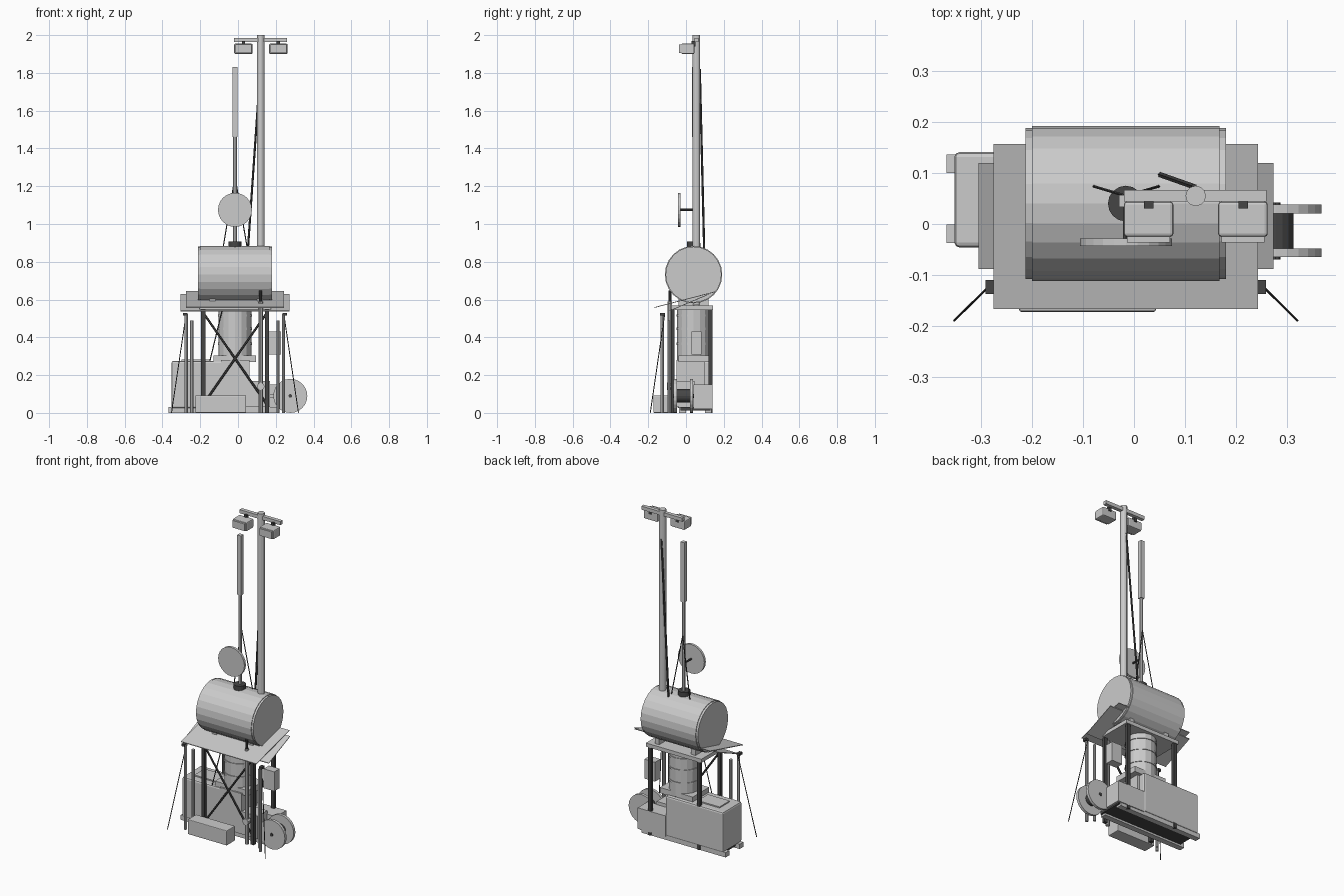
import bpy, math
from mathutils import Vector

DARK = bpy.data.materials.new("dark_metal")
DARK.diffuse_color = (0.06, 0.06, 0.06, 1)


def finish(o, name, dark=False, bevel=0):
    o.name = name
    if dark:
        o.data.materials.append(DARK)
    if bevel:
        m = o.modifiers.new("bevel", 'BEVEL')
        m.width = bevel
        m.segments = 2
    return o


def box(name, x0, x1, y0, y1, z0, z1, dark=False, bevel=0):
    bpy.ops.mesh.primitive_cube_add(size=1, location=((x0+x1)/2, (y0+y1)/2, (z0+z1)/2))
    o = bpy.context.object
    o.scale = (x1-x0, y1-y0, z1-z0)
    bpy.ops.object.transform_apply(location=False, rotation=False, scale=True)
    return finish(o, name, dark, bevel)


def rod(name, a, b, r, sides=8, dark=False, bevel=0):
    a, b = Vector(a), Vector(b)
    d = b - a
    bpy.ops.mesh.primitive_cylinder_add(vertices=sides, radius=r, depth=d.length, location=(a+b)/2)
    o = bpy.context.object
    o.rotation_euler = d.to_track_quat('Z', 'Y').to_euler()
    return finish(o, name, dark, bevel)


def sheet(name, x0, x1, y0, z0, y1, z1, t=0.004):
    # tilted thin panel from front edge (y0, z0) to back edge (y1, z1)
    me = bpy.data.meshes.new(name)
    v = [(x, y, z + h) for h in (-t/2, t/2) for x, y, z in
         ((x0, y0, z0), (x1, y0, z0), (x1, y1, z1), (x0, y1, z1))]
    f = [(3, 2, 1, 0), (4, 5, 6, 7)] + [(i, (i+1) % 4, (i+1) % 4+4, i+4) for i in range(4)]
    me.from_pydata(v, [], f)
    o = bpy.data.objects.new(name, me)
    bpy.context.collection.objects.link(o)
    return o


CX = -0.016  # centre of tower

# Water tank with end rims and saddles
rod("tank", (-0.2, 0.04, 0.732), (0.168, 0.04, 0.732), 0.152, 24)
for x in (-0.213, 0.166):
    rod("tank_rim", (x, 0.04, 0.732), (x+0.014, 0.04, 0.732), 0.148, 24)
for x in (-0.15, 0.1):
    box("tank_saddle", x, x+0.03, -0.04, 0.12, 0.565, 0.605)
rod("tank_cap", (CX, 0.04, 0.87), (CX, 0.04, 0.908), 0.035, 16, True)

# Light mast with crossbar and lamps
rod("mast", (0.121, 0.055, 0.57), (0.121, 0.055, 2.0), 0.02, 12)
box("lamp_bar", -0.02, 0.26, 0.044, 0.067, 1.963, 1.985)
for x in (-0.02, 0.165):
    box("lamp_housing", x, x+0.097, -0.025, 0.044, 1.9, 1.955, bevel=0.006)
    box("lamp_lens", x+0.006, x+0.091, -0.036, -0.02, 1.906, 1.95)
    box("lamp_bracket", x+0.04, x+0.058, 0.03, 0.05, 1.94, 1.97, True)
rod("mast_cable", (0.118, 0.073, 1.82), (0.05, 0.097, 0.83), 0.006, 6, True)

# Antenna with stays
rod("antenna_mast", (CX, 0.045, 0.9), (CX, 0.045, 1.48), 0.01, 8)
box("antenna_panel", CX-0.013, CX+0.013, 0.033, 0.057, 1.46, 1.83)
for x in (-0.083, 0.053):
    rod("antenna_stay", (CX, 0.055, 1.25), (x, 0.075, 0.85), 0.003, 6, True)

# Dish
rod("dish", (CX, -0.043, 1.075), (CX, -0.028, 1.075), 0.09, 24)
rod("dish_arm", (CX, -0.03, 1.075), (CX, 0.045, 1.075), 0.006, 6, True)

# Deck and tilted canopy sheets
box("deck", -0.205, 0.175, -0.078, 0.143, 0.545, 0.568)
sheet("canopy", -0.275, 0.243, -0.167, 0.558, 0.157, 0.642)
sheet("canopy_under_sheet", -0.305, 0.273, -0.088, 0.54, 0.12, 0.628)

# Tower legs and braces
for x in (-0.184, 0.153):
    for y in (-0.07, 0.13):
        box("tower_leg", x-0.011, x+0.011, y-0.01, y+0.01, 0, 0.55, True)
for xa, xb in ((-0.184, 0.153), (0.153, -0.184)):
    rod("front_brace", (xa, -0.072, 0.53), (xb, -0.072, 0.045), 0.006, 6, True)

# Central column with bands
rod("column", (CX, 0.04, 0.28), (CX, 0.04, 0.55), 0.087, 16)
for z in (0.36, 0.44, 0.51):
    rod("column_band", (CX, 0.04, z), (CX, 0.04, z+0.012), 0.091, 16)
box("column_base", -0.13, 0.095, -0.04, 0.12, 0.27, 0.305)
box("column_plinth", -0.09, 0.06, -0.05, 0.1, 0.03, 0.28)

# Generator housing on skids
box("generator", -0.352, 0.043, -0.046, 0.141, 0.025, 0.275, bevel=0.01)
box("generator_annex", 0.043, 0.233, 0.04, 0.141, 0.02, 0.15)
box("base_plate", -0.34, 0.22, -0.03, 0.13, 0.012, 0.03, True)
for y in (-0.037, 0.1):
    box("skid", -0.367, 0.21, y, y+0.036, 0, 0.03)
box("generator_top_hatch", -0.3, -0.15, 0.0, 0.1, 0.272, 0.282)
box("pump", 0.06, 0.17, -0.05, 0.045, 0.03, 0.17)

# Front chest and meter box
box("front_chest", -0.225, 0.043, -0.172, -0.09, 0, 0.092, bevel=0.004)
box("meter_box", 0.155, 0.228, 0.03, 0.082, 0.31, 0.43)

# Front pipe with dark cap and valve
rod("front_pipe", (0.12, -0.085, 0), (0.12, -0.085, 0.59), 0.012, 10)
rod("front_pipe_cap", (0.12, -0.085, 0.5), (0.12, -0.085, 0.647), 0.008, 10, True)
rod("valve", (0.12, -0.1, 0.14), (0.12, -0.07, 0.14), 0.02, 10)
rod("feed_hose", (-0.085, -0.03, 0.54), (-0.15, -0.04, 0.27), 0.003, 6, True)

# Cable reel
for y in (-0.065, 0.021):
    rod("reel_disc", (0.277, y, 0.09), (0.277, y+0.017, 0.09), 0.09, 24)
rod("reel_core", (0.277, -0.05, 0.09), (0.277, 0.025, 0.09), 0.036, 16, True)
rod("reel_axle", (0.277, -0.07, 0.09), (0.277, 0.042, 0.09), 0.01, 8, True)
box("reel_mount", 0.16, 0.277, -0.02, 0.0, 0.08, 0.1)

# Canopy posts and ground stays, mirrored about the tower
for s in (-1, 1):
    x = CX + s*0.257
    rod("canopy_post", (x, -0.125, 0), (x, -0.125, 0.525), 0.009, 8)
    x = CX + s*0.228
    rod("inner_post", (x, -0.09, 0), (x, -0.09, 0.49), 0.009, 8)
    rod("ground_stay", (CX + s*0.259, -0.113, 0.52), (CX + s*0.336, -0.189, 0.001), 0.0025, 6, True)
    box("post_clamp", CX + s*0.265 - 0.01, CX + s*0.265 + 0.01, -0.137, -0.11, 0.515, 0.53, True)
# Rear fill at tank back edge keeps the overall depth
box("tank_weld", -0.2, 0.168, 0.185, 0.19, 0.725, 0.739)
